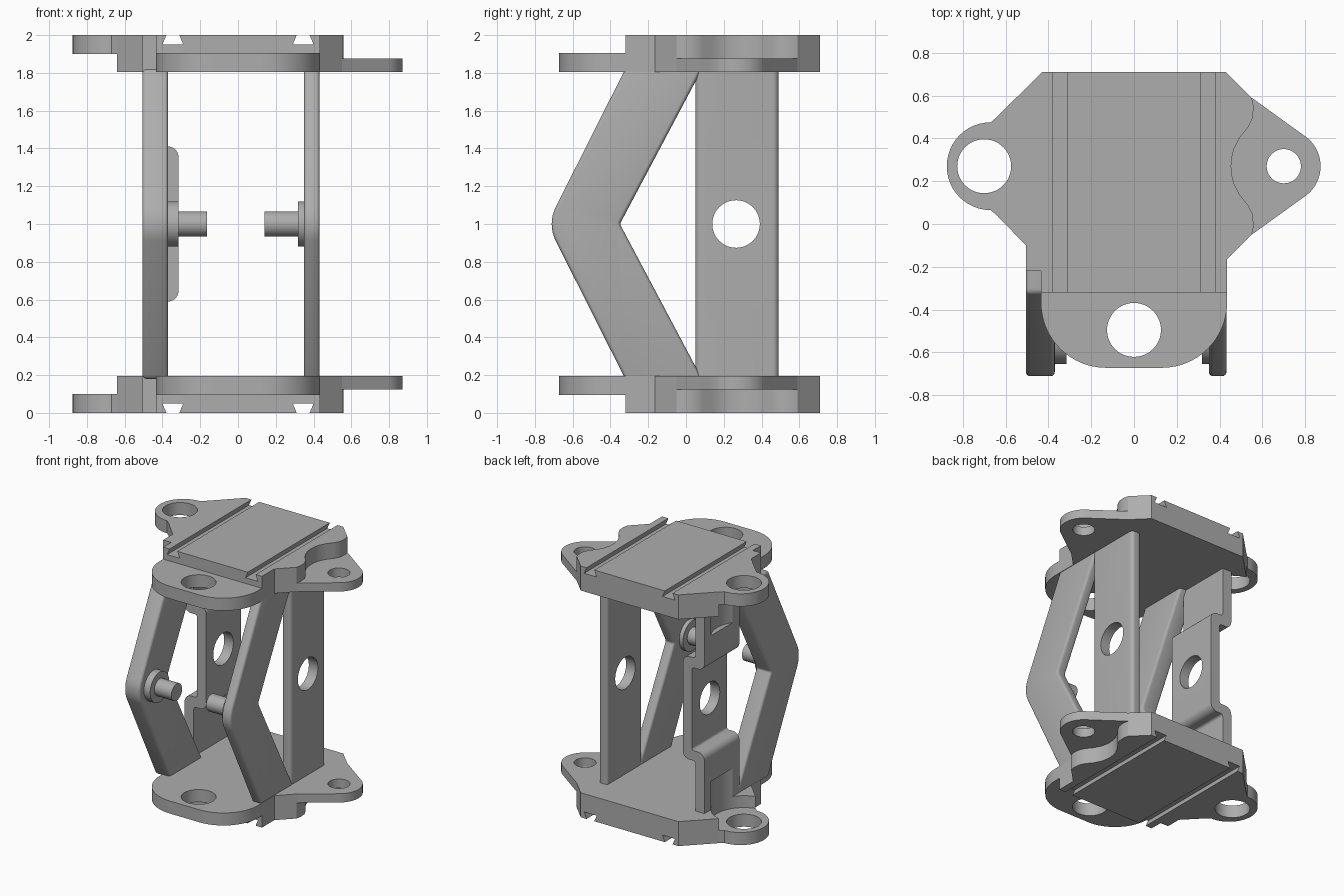
import bpy, bmesh, math
from mathutils import Vector

if "Cube" in bpy.data.objects:
    bpy.data.objects.remove(bpy.data.objects["Cube"], do_unlink=True)

GREY = (0.42, 0.42, 0.42, 1.0)
mat = bpy.data.materials.new("plain grey")
mat.use_nodes = True
mat.diffuse_color = GREY
mat.node_tree.nodes["Principled BSDF"].inputs["Base Color"].default_value = GREY
parts = []


def arc(cx, cy, r, a0, a1, n=24):
    """Points on an arc, angles in degrees."""
    angles = [math.radians(a0 + (a1 - a0) * i / n) for i in range(n + 1)]
    return [(cx + r * math.cos(a), cy + r * math.sin(a)) for a in angles]


def circle(cx, cy, r):
    return arc(cx, cy, r, 0, 360, 48)[:-1]


def rounded(corners, n=6):
    """Polygon from (a, b, radius) corners, each softened by a short curve."""
    out = []
    for i, (a, b, r) in enumerate(corners):
        p = Vector((a, b))
        if r == 0:
            out.append((a, b))
            continue
        u = (Vector(corners[i - 1][:2]) - p).normalized()
        v = (Vector(corners[(i + 1) % len(corners)][:2]) - p).normalized()
        half = u.angle(v) / 2
        reach = r / math.tan(half)
        centre = p + (u + v).normalized() * r / math.sin(half)
        s, e = p + u * reach - centre, p + v * reach - centre
        for k in range(n + 1):
            d = s.lerp(e, k / n).normalized() * r + centre
            out.append((d.x, d.y))
    return out


def prism(name, pts, h0, h1, axis="z"):
    """Extrude a flat outline along an axis."""
    place = {"x": lambda a, b, h: (h, a, b),
             "y": lambda a, b, h: (a, h, b),
             "z": lambda a, b, h: (a, b, h)}[axis]
    bm = bmesh.new()
    low = [bm.verts.new(place(a, b, h0)) for a, b in pts]
    top = [bm.verts.new(place(a, b, h1)) for a, b in pts]
    bm.faces.new(low)
    bm.faces.new(top[::-1])
    for i in range(len(pts)):
        j = (i + 1) % len(pts)
        bm.faces.new((low[i], top[i], top[j], low[j]))
    bmesh.ops.recalc_face_normals(bm, faces=bm.faces)
    mesh = bpy.data.meshes.new(name)
    bm.to_mesh(mesh)
    bm.free()
    mesh.materials.append(mat)
    ob = bpy.data.objects.new(name, mesh)
    bpy.context.scene.collection.objects.link(ob)
    parts.append(ob)
    return ob


def bake(ob):
    bpy.context.view_layer.update()
    dg = bpy.context.evaluated_depsgraph_get()
    mesh = bpy.data.meshes.new_from_object(ob.evaluated_get(dg))
    ob.modifiers.clear()
    ob.data = mesh


def cut(ob, *cutter_args):
    """Subtract a prism from an object."""
    tool = prism("cutter", *cutter_args)
    tool.hide_render = True
    mod = ob.modifiers.new("cut", "BOOLEAN")
    mod.operation, mod.solver, mod.object = "DIFFERENCE", "EXACT", tool
    bake(ob)
    parts.remove(tool)
    bpy.data.objects.remove(tool, do_unlink=True)


LUG_Y, LUG_X = 0.27, 0.70
BORE, CLEAR = 0.126, 0.238
THICK = 0.195

# Outlines shared by both end plates
scoop = arc(-LUG_X, LUG_Y, CLEAR, 75.4, -75.4)
horn = [(0.55, 0.32), (0.559, 0.28), (0.555, 0.225), (0.532, 0.18), (0.495, 0.135),
        (0.467, 0.08), (0.457, 0.04)]
wave = [(x, LUG_Y + d) for x, d in horn] + [(0.454, LUG_Y)]
wave += [(x, LUG_Y - d) for x, d in reversed(horn)]
body = ([(-0.43, 0.71)] + scoop
        + [(-0.505, -0.1), (-0.505, -0.22), (-0.435, -0.22), (-0.435, -0.32), (0.435, -0.32),
           (0.435, -0.165)] + wave[::-1] + [(0.43, 0.71)])
front_lug = ([(-0.435, -0.32)] + arc(-0.13, -0.367, 0.305, 180, 270, 16)
             + arc(0.13, -0.367, 0.305, 270, 360, 16) + [(0.435, -0.32)])
right_lug = scoop[::-1] + arc(-0.67, LUG_Y, 0.205, 90, 270)
left_lug = wave + arc(LUG_X, LUG_Y, 0.172, -58, 58)

# End plates, the upper one mirrored
for level, flip in (("lower", lambda z: z), ("upper", lambda z: 2 - z)):
    plate = prism(level + "_plate", body, flip(0), flip(THICK))
    for c in (-0.345, 0.345):
        dovetail = [(c - 0.026, flip(-0.02)), (c + 0.026, flip(-0.02)),
                    (c + 0.055, flip(0.05)), (c - 0.055, flip(0.05))]
        cut(plate, dovetail, -0.5, 0.9, "y")
    for name, pts, z0, z1, hole in (
            ("front_lug", front_lug, 0.095, THICK, (0, -0.495, BORE)),
            ("right_lug", right_lug, 0, 0.1, (-LUG_X, LUG_Y, BORE)),
            ("left_lug", left_lug, 0.125, THICK, (LUG_X, LUG_Y, 0.08))):
        lug = prism(level + "_" + name, pts, flip(z0), flip(z1))
        cut(lug, circle(*hole), -0.5, 2.5)

# Straight left post with a round window
Y0, Y1, WINDOW = 0.05, 0.49, circle(0.265, 1.0, BORE)
post = prism("left_post", rounded([(0.35, Y0, 0.02), (0.43, Y0, 0.03),
                                   (0.43, Y1, 0.03), (0.35, Y1, 0.02)]), 0.18, 1.82)
cut(post, WINDOW, 0.2, 0.6, "x")

# Stepped right post with window and clearance scoops
OUT, OUT_IN, MID, IN = -0.505, -0.425, -0.395, -0.315
half = [(OUT, 0.18, 0), (OUT_IN, 0.18, 0), (OUT_IN, 0.59, 0.02), (IN, 0.59, 0.055)]
back = [(MID, 0.67, 0.02), (OUT, 0.67, 0.055)]
up = lambda pts: [(x, 2 - z, r) for x, z, r in reversed(pts)]
bracket = prism("right_post", rounded(half + up(half) + up(back) + back), Y0, Y1, "y")
cut(bracket, WINDOW, -0.8, -0.1, "x")
for z0, z1 in ((0.1, 0.42), (1.58, 1.9)):
    cut(bracket, circle(-LUG_X, LUG_Y, CLEAR), z0, z1)

# Bent arms with softened edges, each carrying a collared pin
chevron = rounded([(-0.322, 0.18, 0), (0.085, 0.18, 0), (-0.35, 1.0, 0.02),
                   (0.085, 1.82, 0), (-0.322, 1.82, 0), (-0.735, 1.0, 0.2)], 8)
for side, x0, x1, collar, tip in (("right", -0.505, -0.37, -0.315, -0.165),
                                  ("left", 0.35, 0.432, 0.317, 0.14)):
    arm = prism(side + "_arm", chevron, x0, x1, "x")
    mod = arm.modifiers.new("soft", "BEVEL")
    mod.width, mod.segments, mod.angle_limit = 0.02, 4, math.radians(50)
    bake(arm)
    inner = x1 - 0.02 if side == "right" else x0 + 0.02
    prism(side + "_collar", circle(-0.535, 1.0, 0.12), inner, collar, "x")
    prism(side + "_pin", circle(-0.535, 1.0, 0.067), collar, tip, "x")

# Smooth the curves while keeping edges sharp
for ob in parts:
    bpy.ops.object.select_all(action="DESELECT")
    ob.select_set(True)
    bpy.context.view_layer.objects.active = ob
    bpy.ops.object.shade_smooth_by_angle(angle=math.radians(30))
